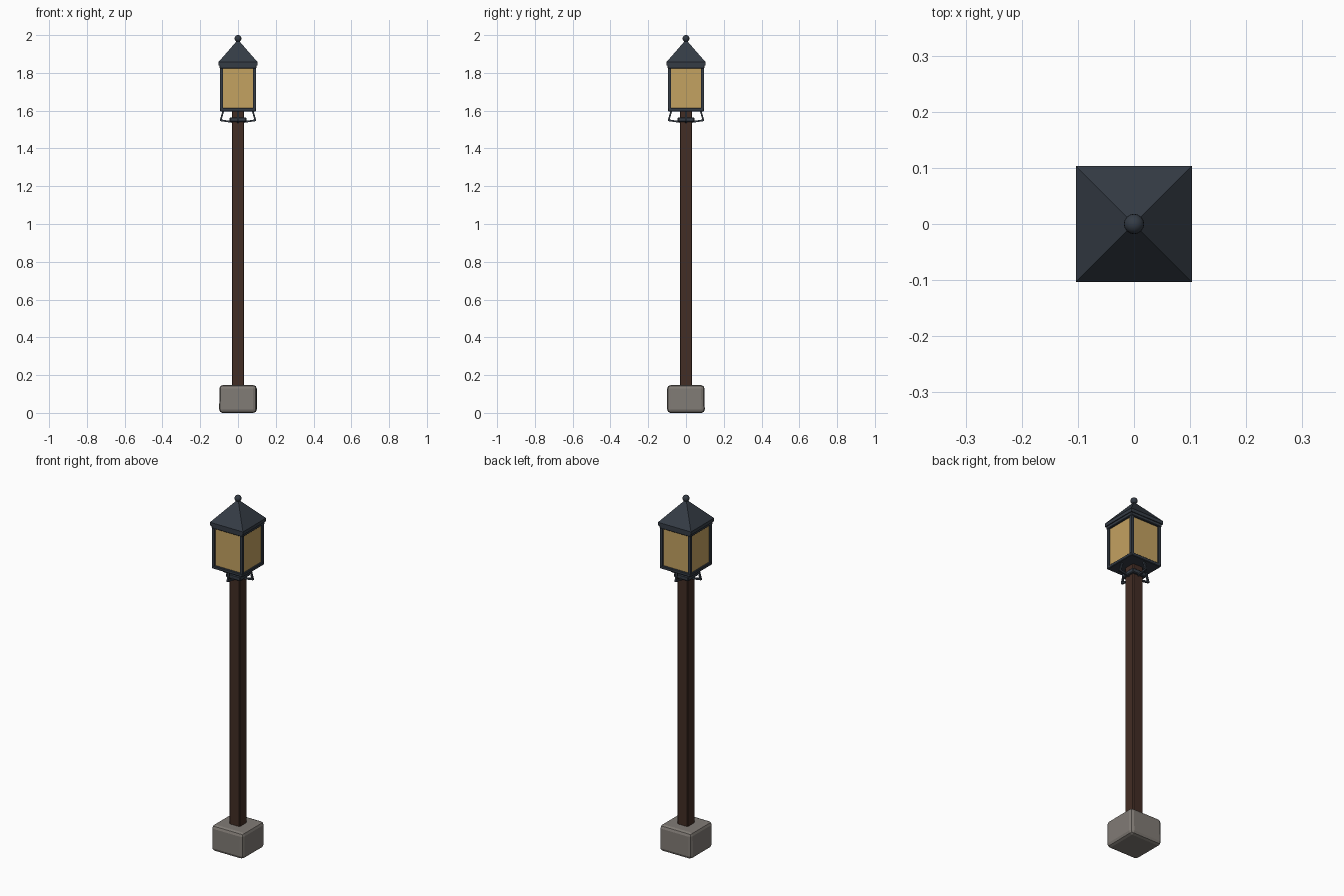
import bpy, bmesh, math, random
from mathutils import Matrix, Vector

if "Cube" in bpy.data.objects:
    bpy.data.objects.remove(bpy.data.objects["Cube"])

random.seed(4)


def material(name, color):
    m = bpy.data.materials.new(name)
    m.diffuse_color = (*color, 1)
    m.use_nodes = True
    m.node_tree.nodes["Principled BSDF"].inputs["Base Color"].default_value = m.diffuse_color
    return m


IRON = material("dark_iron", (0.035, 0.045, 0.06))
WOOD = material("dark_wood", (0.055, 0.026, 0.018))
GLASS = material("amber_glass", (0.55, 0.36, 0.12))
STONE = material("stone", (0.22, 0.20, 0.18))


def finish(name, bm, mat):
    mesh = bpy.data.meshes.new(name)
    bm.to_mesh(mesh)
    bm.free()
    ob = bpy.data.objects.new(name, mesh)
    bpy.context.collection.objects.link(ob)
    mesh.materials.append(mat)
    return ob


def block(name, half, z0, z1, mat, bevel=0, segments=1, x=0, y=0, jitter=0):
    """Square block of the given half width, between two heights."""
    bm = bmesh.new()
    bmesh.ops.create_cube(bm, size=2, matrix=Matrix.Translation((x, y, (z0 + z1) / 2))
                          @ Matrix.Diagonal((half, half, (z1 - z0) / 2, 1)))
    for v in bm.verts:
        v.co.x *= 1 - random.random() * jitter
        v.co.y *= 1 - random.random() * jitter
    if bevel:
        bmesh.ops.bevel(bm, geom=bm.edges[:], offset=bevel, segments=segments,
                        profile=0.5, affect='EDGES')
    return finish(name, bm, mat)


def pyramid(name, r_low, r_high, z0, z1, mat):
    """Four-sided tapered roof piece; radii are half widths."""
    bm = bmesh.new()
    k = math.sqrt(2)
    bmesh.ops.create_cone(bm, cap_ends=True, segments=4, radius1=r_low * k,
                          radius2=r_high * k, depth=z1 - z0,
                          matrix=Matrix.Translation((0, 0, (z0 + z1) / 2))
                          @ Matrix.Rotation(math.pi / 4, 4, 'Z'))
    return finish(name, bm, mat)


def rod(bm, a, b, width):
    """Square bar between two points."""
    a, b = Vector(a), Vector(b)
    d = b - a
    rot = d.to_track_quat('Z', 'Y').to_matrix().to_4x4()
    bmesh.ops.create_cube(bm, size=1, matrix=Matrix.Translation((a + b) / 2) @ rot
                          @ Matrix.Diagonal((width, width, d.length + width * 0.6, 1)))


# Stone foot and wooden post
block("stone_base", 0.1, 0, 0.147, STONE, bevel=0.018, segments=2, jitter=0.025)
block("post", 0.033, 0.13, 1.605, WOOD, bevel=0.005)

# Collar and the four angled brackets under the lantern
block("collar", 0.045, 1.54, 1.565, IRON, bevel=0.004)
for i in range(4):
    bm = bmesh.new()
    rod(bm, (0.03, 0, 1.54), (0.092, 0, 1.549), 0.009)
    rod(bm, (0.092, 0, 1.549), (0.078, 0, 1.598), 0.009)
    bmesh.ops.rotate(bm, verts=bm.verts, cent=(0, 0, 0),
                     matrix=Matrix.Rotation(i * math.pi / 2, 3, 'Z'))
    finish(f"bracket_{i + 1}", bm, IRON)

# Lantern body: floor, glass, corner bars, top frame
block("lantern_floor", 0.096, 1.596, 1.614, IRON, bevel=0.003)
block("glass", 0.087, 1.61, 1.83, GLASS)
for i, (sx, sy) in enumerate([(-1, -1), (1, -1), (1, 1), (-1, 1)]):
    block(f"corner_bar_{i + 1}", 0.0075, 1.605, 1.835, IRON, x=sx * 0.0875, y=sy * 0.0875)
block("top_frame", 0.098, 1.824, 1.845, IRON, bevel=0.003)

# Roof with a thick eave and a ball finial
block("eave", 0.103, 1.84, 1.858, IRON)
pyramid("roof", 0.103, 0.006, 1.858, 1.969, IRON)
bm = bmesh.new()
bmesh.ops.create_uvsphere(bm, u_segments=16, v_segments=10, radius=0.018,
                          matrix=Matrix.Translation((0, 0, 1.982)))
for f in bm.faces:
    f.smooth = True
finish("finial", bm, IRON)
